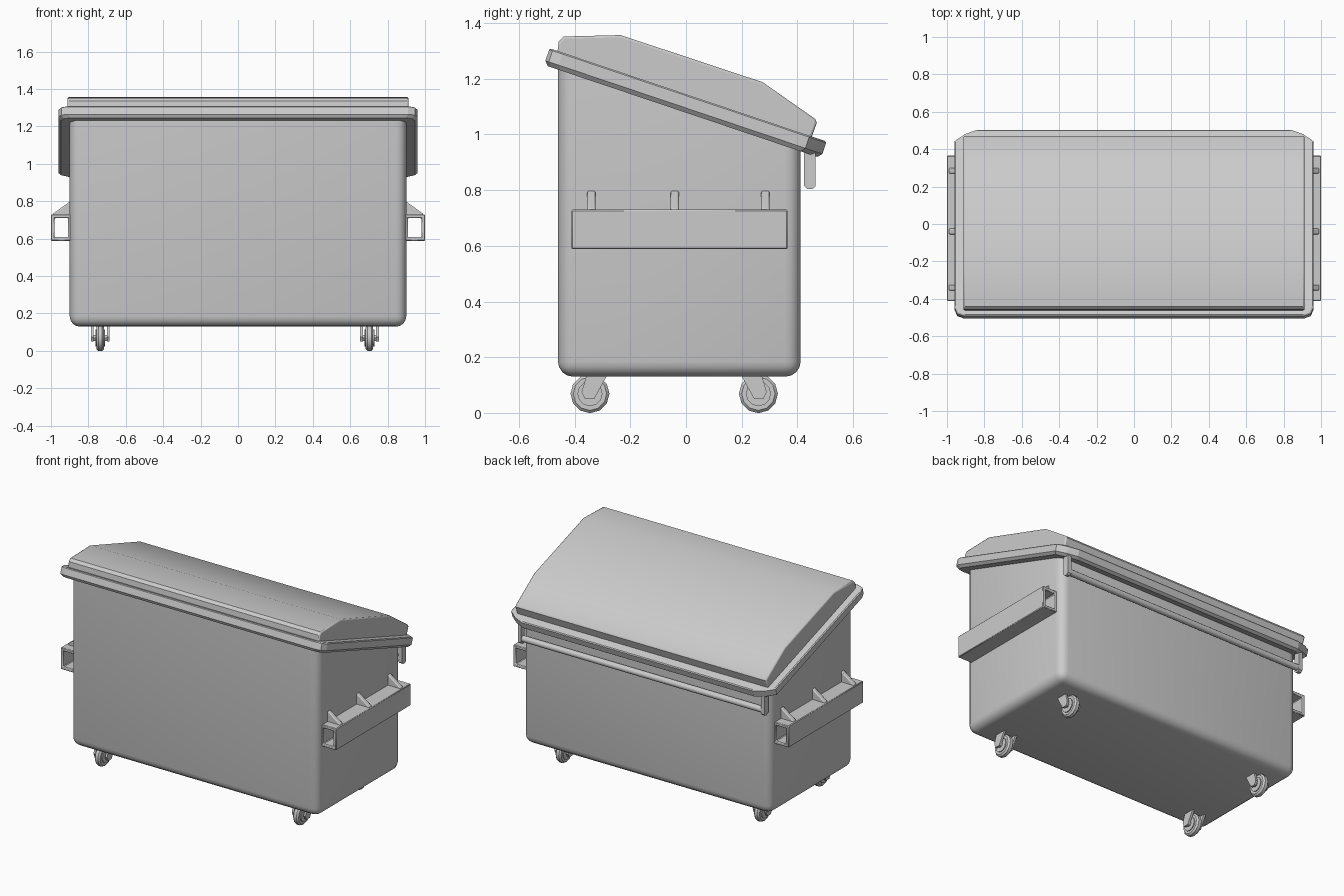
import bpy, bmesh, math
from mathutils import Vector

if "Cube" in bpy.data.objects:
    bpy.data.objects.remove(bpy.data.objects["Cube"])


def finish(name, bm, bevel=0.0, segs=1, smooth=True, limit=25):
    bmesh.ops.recalc_face_normals(bm, faces=bm.faces)
    me = bpy.data.meshes.new(name)
    bm.to_mesh(me)
    bm.free()
    ob = bpy.data.objects.new(name, me)
    bpy.context.collection.objects.link(ob)
    if bevel:
        m = ob.modifiers.new("bevel", 'BEVEL')
        m.width, m.segments = bevel, segs
        m.limit_method, m.angle_limit = 'ANGLE', math.radians(limit)
    if smooth:
        bpy.ops.object.select_all(action='DESELECT')
        ob.select_set(True)
        bpy.context.view_layer.objects.active = ob
        bpy.ops.object.shade_smooth_by_angle(angle=math.radians(35))
    return ob


def loft(bm, rings):
    """Skin closed rings of equal length and cap both ends."""
    vs = [[bm.verts.new(p) for p in r] for r in rings]
    n = len(vs[0])
    for a, b in zip(vs, vs[1:]):
        for i in range(n):
            j = (i + 1) % n
            bm.faces.new((a[i], a[j], b[j], b[i]))
    bm.faces.new(vs[0])
    bm.faces.new(vs[-1])


def extrude_x(bm, prof, x0, x1):
    loft(bm, [[(x, y, z) for y, z in prof] for x in (x0, x1)])


def disc_x(bm, x0, x1, y, z, r, n, inset=0.0):
    steps = [(x0, r - inset), (x0 + inset, r), (x1 - inset, r), (x1, r - inset)] if inset else [(x0, r), (x1, r)]
    loft(bm, [[(x, y + q * math.cos(math.tau * i / n), z + q * math.sin(math.tau * i / n))
               for i in range(n)] for x, q in steps])


# container body with a sloping top
bm = bmesh.new()
extrude_x(bm, [(-0.46, 0.13), (0.412, 0.13), (0.412, 0.965), (-0.46, 1.258)], -0.9, 0.9)
bm.edges.ensure_lookup_table()
rounded = [e for e in bm.edges if min(v.co.z for v in e.verts) < 0.2]
bmesh.ops.bevel(bm, geom=rounded, offset=0.055, segments=4, profile=0.5, affect='EDGES')
finish("container_body", bm)

# lid rim, a tilted slab with cut corners
tilt = math.atan2(0.335, 0.995)
along = Vector((0, math.cos(tilt), -math.sin(tilt)))
normal = Vector((0, math.sin(tilt), math.cos(tilt)))
base = Vector((0, -0.0125, 1.0825))
half = [(0.91, -0.525), (0.945, -0.512), (0.96, -0.475),
        (0.96, 0.46), (0.905, 0.50), (0.84, 0.525)]
outline = half + [(-x, s) for x, s in reversed(half)]


def rim_ring(h, inset):
    return [Vector((x * (1 - inset / 0.96), 0, 0)) + base + along * s * (1 - inset / 0.525) + normal * h
            for x, s in outline]


bm = bmesh.new()
loft(bm, [rim_ring(0, 0.014), rim_ring(0.016, 0), rim_ring(0.058, 0), rim_ring(0.063, 0.006)])
finish("lid_rim", bm, smooth=False)

# domed lid
bm = bmesh.new()
dome = [(-0.465, 1.27), (-0.457, 1.335), (-0.44, 1.352), (-0.235, 1.357), (0.275, 1.188),
        (0.465, 1.055), (0.47, 1.042), (0.44, 0.96)]
extrude_x(bm, dome, -0.912, 0.912)
finish("lid_dome", bm, 0.008, 2, limit=60)

# rear bar with end brackets
bm = bmesh.new()
disc_x(bm, -0.88, 0.88, 0.445, 0.835, 0.02, 12)
finish("rear_bar", bm)
for side, s in (("left", -1), ("right", 1)):
    bm = bmesh.new()
    extrude_x(bm, [(0.424, 0.96), (0.424, 0.815), (0.436, 0.804), (0.454, 0.804),
                   (0.466, 0.815), (0.466, 0.96)], s * 0.87, s * 0.895)
    finish("bar_bracket_" + side, bm, smooth=False)

    # fork pocket, a hollow rectangular tube
    bm = bmesh.new()
    rects = [(0.888, 1.0, 0.588, 0.73), (0.908, 0.98, 0.608, 0.71)]
    rings = []
    for y, order in ((-0.412, rects), (0.365, rects[::-1])):
        for a, b, c, d in order:
            rings.append([bm.verts.new((s * x, y, z)) for x, z in ((a, c), (b, c), (b, d), (a, d))])
    for k in range(4):
        r, q = rings[k], rings[(k + 1) % 4]
        for i in range(4):
            j = (i + 1) % 4
            bm.faces.new((r[i], r[j], q[j], q[i]))
    finish("fork_pocket_" + side, bm, 0.004, 1)

    # triangular gussets above the pocket
    for k, y in enumerate((-0.34, -0.04, 0.285)):
        bm = bmesh.new()
        loft(bm, [[(s * 0.89, yy, 0.72), (s * 0.99, yy, 0.72), (s * 0.99, yy, 0.733), (s * 0.89, yy, 0.805)]
                  for yy in (y - 0.015, y + 0.015)])
        finish(f"gusset_{side}_{k}", bm, 0.006, 2)

# casters: wheel, axle and two slanted fork plates
for cx in (-0.737, 0.703):
    for cy, lean in ((-0.345, 1), (0.26, -1)):
        bm = bmesh.new()
        disc_x(bm, cx - 0.02, cx + 0.02, cy, 0.069, 0.07, 12, 0.01)
        for a, b in ((-0.026, -0.015), (0.015, 0.026)):
            disc_x(bm, cx + a, cx + b, cy, 0.069, 0.045, 12)
        finish("caster_wheel", bm)
        bm = bmesh.new()
        disc_x(bm, cx - 0.045, cx + 0.045, cy, 0.069, 0.018, 6)
        for a, b in ((-0.05, -0.036), (0.036, 0.05)):
            prof = [(-0.03, 0.075), (-0.018, 0.05), (0.015, 0.05), (0.062, 0.135), (-0.012, 0.135)]
            extrude_x(bm, [(cy + lean * y, z) for y, z in prof], cx + a, cx + b)
        finish("caster_fork", bm, smooth=False)
